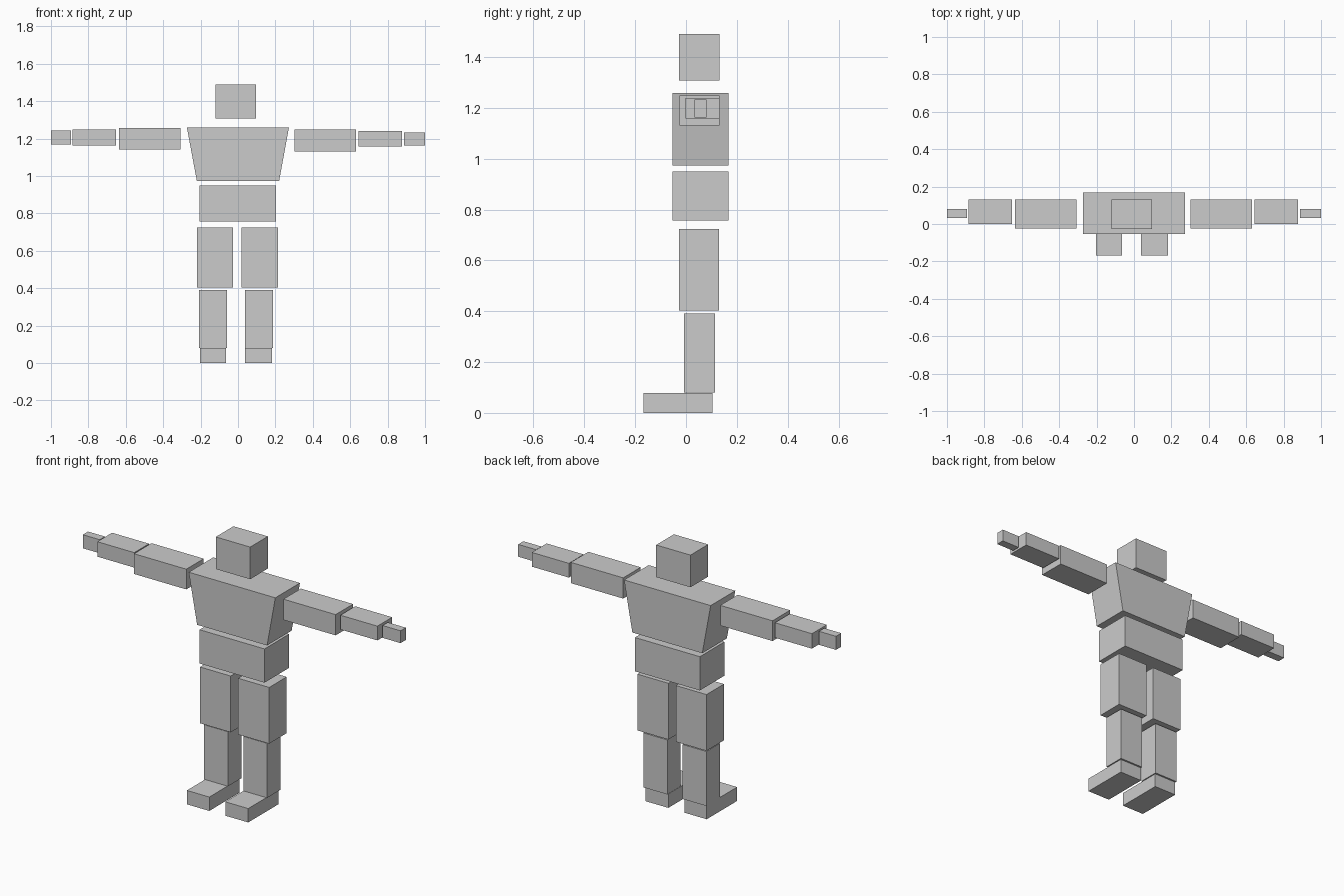
import bpy, bmesh

grey = bpy.data.materials.new("light_grey")
grey.diffuse_color = (0.6, 0.6, 0.6, 1)


def block(name, x, y, z, bottom_x=None):
    """Box from (min, max) ranges; bottom_x narrows the lower face."""
    me = bpy.data.meshes.new(name)
    bm = bmesh.new()
    bmesh.ops.create_cube(bm, size=1)
    for v in bm.verts:
        xr = bottom_x if bottom_x and v.co.z < 0 else x
        v.co = [r[int(c > 0)] for r, c in zip((xr, y, z), v.co)]
    bm.to_mesh(me)
    bm.free()
    me.materials.append(grey)
    ob = bpy.data.objects.new(name, me)
    bpy.context.collection.objects.link(ob)
    return ob


# Head and body
block("head", (-0.12, 0.096), (-0.028, 0.131), (1.307, 1.49))
block("chest", (-0.273, 0.272), (-0.053, 0.168), (0.973, 1.258), (-0.22, 0.22))
block("waist", (-0.205, 0.204), (-0.053, 0.168), (0.757, 0.949))

# Limbs: name, right x range, left x range, y range, right z range, left z range
limbs = [
    ("upper_arm", (-0.637, -0.308), (0.303, 0.632), (-0.025, 0.132), (1.14, 1.255), (1.13, 1.248)),
    ("forearm", (-0.885, -0.652), (0.645, 0.878), (-0.001, 0.132), (1.163, 1.248), (1.158, 1.239)),
    ("hand", (-1.0, -0.893), (0.887, 1.0), (0.033, 0.08), (1.167, 1.244), (1.162, 1.232)),
    ("thigh", (-0.22, -0.027), (0.02, 0.215), (-0.027, 0.13), (0.403, 0.723), (0.403, 0.723)),
    ("shin", (-0.208, -0.058), (0.038, 0.188), (-0.007, 0.114), (0.08, 0.39), (0.08, 0.39)),
    ("foot", (-0.204, -0.063), (0.038, 0.182), (-0.168, 0.105), (0.0, 0.079), (0.0, 0.079)),
]
for name, xr, xl, y, zr, zl in limbs:
    block(name + "_right", xr, y, zr)
    block(name + "_left", xl, y, zl)
